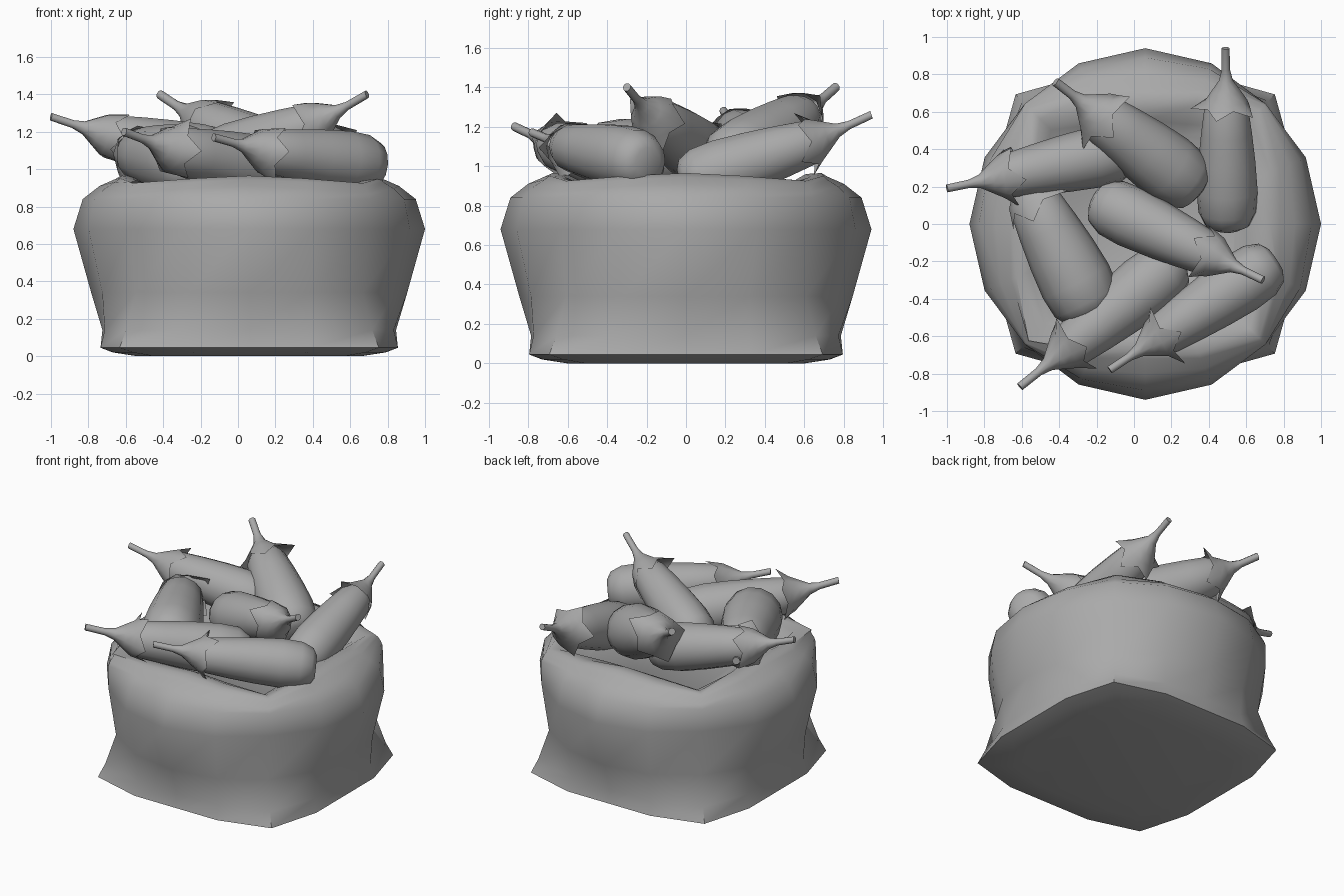
import bpy, bmesh, math, random
from mathutils import Vector

random.seed(4)
cube = bpy.data.objects.get("Cube")
if cube:
    bpy.data.objects.remove(cube, do_unlink=True)

grey = bpy.data.materials.new("plain grey")
grey.use_nodes = True
colour = (0.4, 0.4, 0.4, 1)
grey.diffuse_color = colour
grey.node_tree.nodes["Principled BSDF"].inputs["Base Color"].default_value = colour


def finish(name, bm, angle):
    """Turn a bmesh into a smooth-shaded object."""
    bmesh.ops.recalc_face_normals(bm, faces=bm.faces)
    mesh = bpy.data.meshes.new(name)
    bm.to_mesh(mesh)
    bm.free()
    mesh.materials.append(grey)
    obj = bpy.data.objects.new(name, mesh)
    bpy.context.collection.objects.link(obj)
    bpy.ops.object.select_all(action='DESELECT')
    obj.select_set(True)
    bpy.context.view_layer.objects.active = obj
    bpy.ops.object.shade_smooth_by_angle(angle=math.radians(angle))
    return obj


def loft(bm, rings, start_cap=True, end_cap=True):
    """Bridge equal-length rings of points, closing the ends on request."""
    rows = [[bm.verts.new(p) for p in ring] for ring in rings]
    for a, b in zip(rows, rows[1:]):
        for i in range(len(a)):
            j = (i + 1) % len(a)
            bm.faces.new((a[i], a[j], b[j], b[i]))
    if start_cap:
        bm.faces.new(rows[0])
    if end_cap:
        bm.faces.new(rows[-1])


# Sack: rows of height, radius along the axes, radius on the diagonals
SACK = [(0.0, 0.6, 0.72), (0.02, 0.73, 0.88), (0.045, 0.795, 0.98),
        (0.14, 0.785, 0.93), (0.34, 0.845, 0.86), (0.68, 0.94, 0.91),
        (0.84, 0.89, 0.91), (0.91, 0.8, 0.9), (0.945, 0.72, 0.88)]
# Folded lip and the inside of the sack
LIP = [(0.965, 0.67, 0.87), (0.96, 0.6, 0.78),
       (0.93, 0.54, 0.7), (0.88, 0.48, 0.62)]


def sack_ring(z, axis, diagonal, wobble=0.0, sides=16):
    ring = []
    for i in range(sides):
        a = math.tau * i / sides
        s = abs(math.sin(2 * a)) ** 3
        r = axis + (diagonal - axis) * s + random.uniform(-wobble, wobble)
        dip = 0.04 * s if z > 0.85 else 0.0
        ring.append((0.06 + r * math.cos(a), r * math.sin(a), z - dip))
    return ring


bm = bmesh.new()
rings = [sack_ring(*row) for row in SACK]
rings += [sack_ring(*row, wobble=0.02) for row in LIP]
loft(bm, rings)
finish("sack", bm, 50)

# Eggplant profiles: distance from the stem tip, radius
STEM = [(0.0, 0.023), (0.12, 0.024), (0.18, 0.04), (0.24, 0.085), (0.29, 0.122)]
BODY = [(0.27, 0.09), (0.34, 0.128), (0.48, 0.148), (0.64, 0.166),
        (0.8, 0.177), (0.92, 0.168), (0.99, 0.132), (1.015, 0.08)]


def eggplant(name, tip, end, girth=1.0, droop=0.04):
    tip, end = Vector(tip), Vector(end)
    axis = end - tip
    scale = axis.length / 1.02
    axis.normalize()
    side = axis.cross(Vector((0, 0, 1))).normalized()
    up = side.cross(axis)

    def point(t, r, a):
        # The stem bends up out of the lower-lying body
        bend = Vector((0, 0, -droop * min(t / 0.3, 1)))
        return tip + bend + axis * t * scale + (side * math.cos(a) + up * math.sin(a)) * r * girth

    def ring(t, r, sides):
        return [point(t, r, math.tau * i / sides) for i in range(sides)]

    bm = bmesh.new()
    loft(bm, [ring(t, r, 14) for t, r in BODY])
    finish(name + "_body", bm, 50)

    # Stem flaring into a ragged cap, with some leaf tips curled outward
    bm = bmesh.new()
    rings = [ring(t, r, 10) for t, r in STEM]
    ragged = []
    for i in range(10):
        a = math.tau * i / 10
        if i % 2:
            ragged.append(point(0.32, 0.135, a))
        else:
            curl = random.choice((0.0, 0.04, 0.06))
            ragged.append(point(0.4 - curl, 0.15 + curl, a))
    loft(bm, rings + [ragged], end_cap=False)
    finish(name + "_cap", bm, 60)


PILE = [
    ("left_side_eggplant", (0.49, 0.94, 1.26), (0.5, -0.03, 0.95), 0.92),
    ("right_side_eggplant", (-1.0, 0.19, 1.28), (0.0, 0.4, 1.08), 0.92),
    ("right_front_eggplant", (-0.68, 0.4, 1.12), (-0.21, -0.5, 1.05), 1.12, 0.02),
    ("middle_front_eggplant", (-0.61, -0.87, 1.2), (0.24, -0.19, 1.02), 0.97),
    ("front_eggplant", (-0.13, -0.78, 1.17), (0.76, -0.19, 1.06), 0.93),
    ("back_top_eggplant", (-0.42, 0.76, 1.4), (0.34, 0.18, 1.03), 1.05),
    ("centre_top_eggplant", (0.69, -0.3, 1.4), (-0.21, 0.13, 1.08), 0.93, 0.06),
]
for item in PILE:
    eggplant(*item)
